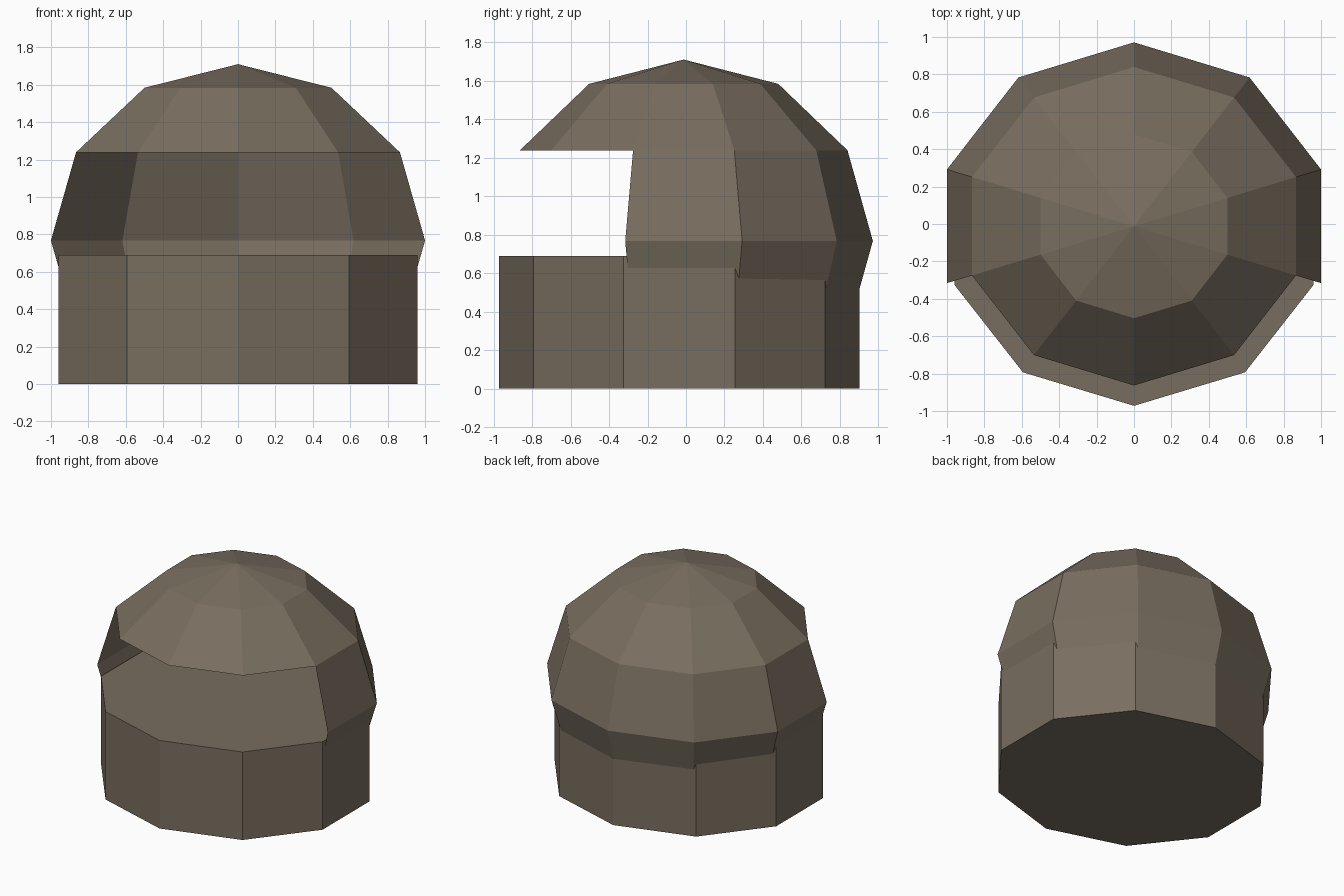
import bpy, bmesh
from mathutils import Matrix

if "Cube" in bpy.data.objects:
    bpy.data.objects.remove(bpy.data.objects["Cube"])

SIDES = 10
brown = bpy.data.materials.new("dull_brown")
brown.diffuse_color = (0.19, 0.155, 0.115, 1)
brown.use_nodes = True
brown.node_tree.nodes["Principled BSDF"].inputs["Base Color"].default_value = brown.diffuse_color


def finish(bm, name, scale, loc):
    """Scale and place a unit bmesh, then turn it into a flat-shaded object."""
    m = Matrix.Translation(loc) @ Matrix.Diagonal((*scale, 1))
    bmesh.ops.transform(bm, matrix=m, verts=bm.verts)
    me = bpy.data.meshes.new(name)
    bm.to_mesh(me)
    bm.free()
    me.materials.append(brown)
    ob = bpy.data.objects.new(name, me)
    bpy.context.collection.objects.link(ob)
    return ob


# Base drum: closed ten-sided prism
bm = bmesh.new()
bmesh.ops.create_cone(bm, cap_ends=True, segments=SIDES, radius1=1, radius2=1, depth=1)
finish(bm, "base_drum", (1.01, 0.937, 0.69), (0, -0.035, 0.345))

# Dome shell: low-poly sphere, bottom removed and a wide opening at the front
bm = bmesh.new()
bmesh.ops.create_uvsphere(bm, u_segments=SIDES, v_segments=6, radius=1)
gone = []
for f in bm.faces:
    c = f.calc_center_median()
    if c.z < -0.5 or (abs(c.z) < 0.5 and c.y < -0.35):
        gone.append(f)
bmesh.ops.delete(bm, geom=gone, context='FACES')
finish(bm, "dome_shell", (1.0515, 0.983, 0.943), (0, -0.012, 0.767))
